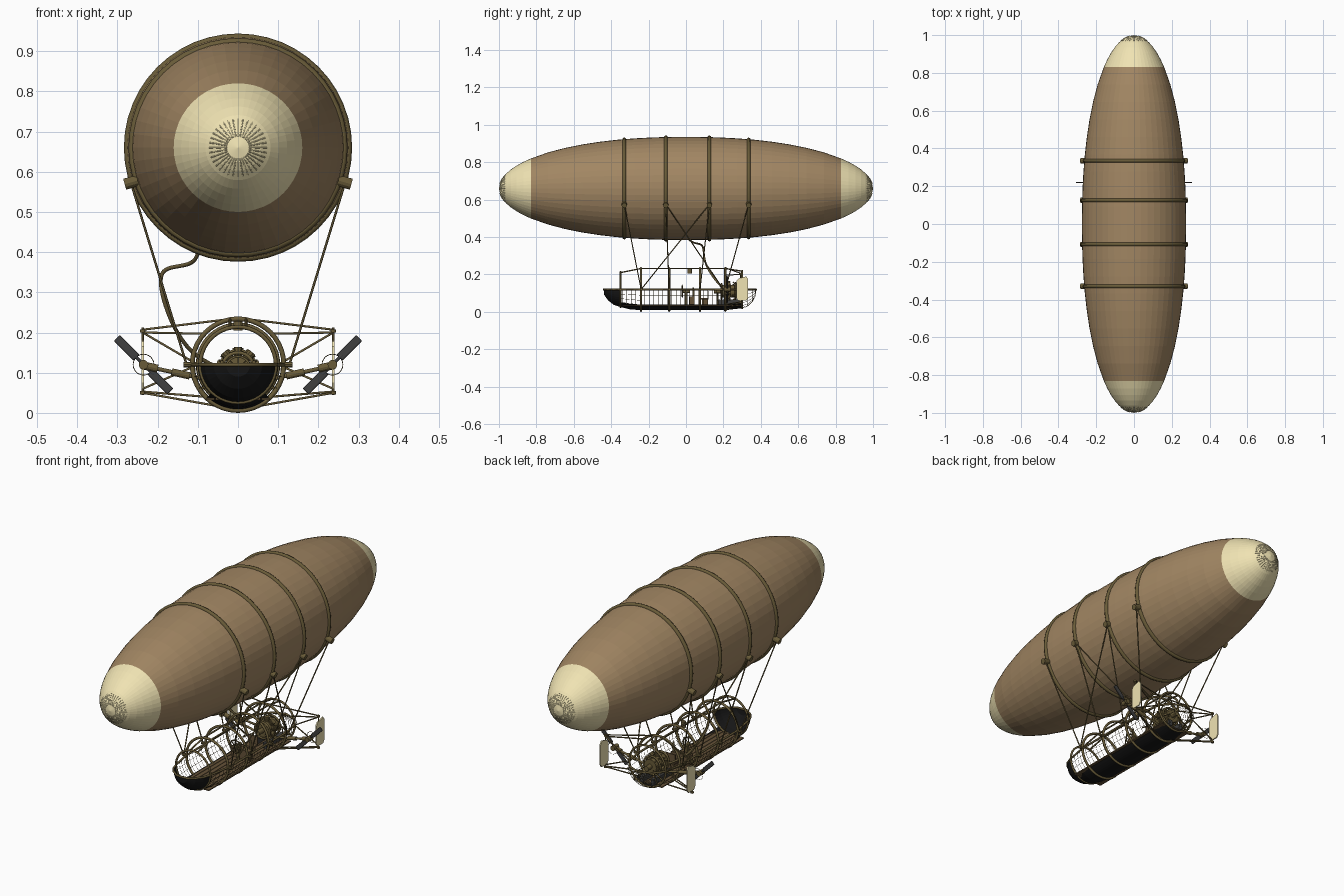
import bpy, bmesh, math
from mathutils import Vector, Matrix

if "Cube" in bpy.data.objects:
    bpy.data.objects.remove(bpy.data.objects["Cube"])

def material(name, r, g, b):
    m = bpy.data.materials.new(name)
    m.diffuse_color = (r, g, b, 1)
    m.use_nodes = True
    m.node_tree.nodes["Principled BSDF"].inputs["Base Color"].default_value = m.diffuse_color
    return m

CLOTH = material("brown_cloth", 0.36, 0.24, 0.125)
CREAM = material("cream_cloth", 0.87, 0.77, 0.45)
BRASS = material("dark_brass", 0.14, 0.105, 0.04)
BLACK = material("black_hull", 0.008, 0.008, 0.008)
STEEL = material("dark_steel", 0.05, 0.05, 0.05)
WOOD = material("deck_wood", 0.13, 0.085, 0.04)
pi = math.pi

def finish(name, bm, mat):
    me = bpy.data.meshes.new(name)
    bmesh.ops.recalc_face_normals(bm, faces=bm.faces)
    bm.to_mesh(me)
    bm.free()
    me.materials.append(mat)
    ob = bpy.data.objects.new(name, me)
    bpy.context.collection.objects.link(ob)
    return ob

def lathe(name, prof, mat, z0, segs=48, a0=0.0, a1=2 * pi):
    """Revolve (y, radius) points about the y axis."""
    bm = bmesh.new()
    full = a1 - a0 > 6.28
    n = segs if full else segs + 1
    rows = []
    for y, r in prof:
        rows.append([bm.verts.new((r * math.cos(a0 + (a1 - a0) * i / segs), y,
                                   z0 + r * math.sin(a0 + (a1 - a0) * i / segs))) for i in range(n)])
    for p, q in zip(rows, rows[1:]):
        for i in range(segs):
            j = (i + 1) % n
            bm.faces.new((p[i], p[j], q[j], q[i]))
    bmesh.ops.remove_doubles(bm, verts=bm.verts, dist=1e-5)
    return finish(name, bm, mat)

def tubes(name, paths, r, mat, cyclic=False, smooth=False, res=1):
    """Round bars along one or more point paths, as one mesh."""
    cu = bpy.data.curves.new(name, 'CURVE')
    cu.dimensions = '3D'
    cu.bevel_depth, cu.bevel_resolution, cu.use_fill_caps = r, res, True
    for pts in paths:
        sp = cu.splines.new('NURBS' if smooth else 'POLY')
        sp.points.add(len(pts) - 1)
        for p, c in zip(sp.points, pts):
            p.co = (*c, 1)
        sp.use_cyclic_u = cyclic
        if smooth:
            sp.order_u, sp.use_endpoint_u, sp.resolution_u = 4, True, 4
    cu.materials.append(mat)
    ob = bpy.data.objects.new(name, cu)
    bpy.context.collection.objects.link(ob)
    bpy.ops.object.select_all(action='DESELECT')
    ob.select_set(True)
    bpy.context.view_layer.objects.active = ob
    bpy.ops.object.convert(target='MESH')
    return ob

def boxes(name, items, mat):
    """Boxes given as (centre, size, turn about y)."""
    bm = bmesh.new()
    for c, s, a in items:
        bmesh.ops.create_cube(bm, size=1, matrix=Matrix.Translation(c) @ Matrix.Rotation(a, 4, 'Y')
                              @ Matrix.Diagonal((*s, 1)))
    return finish(name, bm, mat)

def rods(name, items, mat, segs=12):
    """Cylinders given as (start, end, radius)."""
    bm = bmesh.new()
    for a, b, r in items:
        a, b = Vector(a), Vector(b)
        m = Matrix.Translation((a + b) / 2) @ (b - a).to_track_quat('Z', 'Y').to_matrix().to_4x4()
        bmesh.ops.create_cone(bm, cap_ends=True, segments=segs, radius1=r, radius2=r,
                              depth=(b - a).length, matrix=m)
    return finish(name, bm, mat)

def circle(y, r, z, n=40):
    return [(r * math.cos(2 * pi * i / n), y, z + r * math.sin(2 * pi * i / n)) for i in range(n)]

# Gas envelope with cream end caps
R, ZE, P = 0.276, 0.66, 2.2
def env_r(y): return R * math.sqrt(max(0, 1 - abs(y) ** P))
lathe("envelope", [(y, env_r(y)) for y in [-0.83 + 1.66 * i / 18 for i in range(19)]], CLOTH, ZE)
for s, nm in ((-1, "front"), (1, "rear")):
    ys = [0.83, 0.87, 0.905, 0.935, 0.96, 0.98, 0.992, 1.0]
    lathe(nm + "_cap", [(s * y, env_r(y)) for y in ys], CREAM, ZE)
    # gathered cloth folds around the tip
    folds = []
    for i in range(36):
        a = 2 * pi * i / 36
        folds.append([(r * math.cos(a), s * (1 - (r / R) ** 2) ** (1 / P), ZE + r * math.sin(a))
                      for r in (0.028, 0.05, 0.072)])
    tubes(nm + "_cap_folds", folds, 0.0016, CREAM, res=0)

# Bands round the envelope and their rope knobs
BANDS = (-0.33, -0.108, 0.125, 0.335)
tubes("envelope_bands", [circle(y, env_r(y) - 0.001, ZE, 48) for y in BANDS], 0.01, BRASS, True, res=2)
rods("rope_knobs", [((s * 0.25, y, 0.578), (s * 0.282, y, 0.569), 0.014) for y in BANDS for s in (-1, 1)], BRASS)

# Suspension ropes
links = ((0, -0.24), (1, -0.09), (1, 0.2), (2, -0.24), (2, 0.075), (3, 0.21))
tubes("suspension_ropes", [[(s * 0.267, BANDS[i], 0.575), (s * 0.128, y, 0.12)]
                           for i, y in links for s in (-1, 1)], 0.003, BRASS)

# Gondola hoops, rails and top beam
ZG = 0.12
HOOPS = (-0.24, -0.09, 0.075, 0.21)
tubes("gondola_hoops", [circle(y, 0.114, ZG) for y in HOOPS], 0.006, BRASS, True, res=2)
tubes("end_hoops", [circle(-0.35, 0.094, ZG), circle(0.3, 0.1, ZG)], 0.005, BRASS, True, res=2)
nose = [(-0.44, 0.0), (-0.437, 0.03), (-0.415, 0.06), (-0.385, 0.083), (-0.35, 0.094)]
rail = [(-r, y, ZG) for y, r in reversed(nose)] + [(r, y, ZG) for y, r in nose[1:]]
side = [(0.114, -0.24, ZG), (0.114, 0.21, ZG), (0.1, 0.3, ZG), (0.06, 0.35, ZG), (0, 0.375, ZG)]
tubes("side_rails", [[(-x, y, z) for x, y, z in reversed(side)] + rail + side], 0.005, BRASS)
tubes("top_beams", [[(x, -0.35, 0.21), (x, -0.24, 0.232), (x, 0.21, 0.232), (x, 0.3, 0.218)]
                    for x in (-0.02, 0.02)], 0.004, BRASS)
rods("rope_brackets", [((s * 0.108, y, ZG), (s * 0.135, y, ZG), 0.007) for y in HOOPS for s in (-1, 1)], BRASS, 8)

# Black hull: nose cup and belly, with plank deck
lathe("nose_cup", nose, BLACK, ZG, 20, pi, 2 * pi)
lathe("belly", [(-0.35, 0.094), (-0.3, 0.106), (-0.24, 0.111), (0.21, 0.111), (0.3, 0.1)], BLACK, ZG, 14,
      1.5 * pi - 0.75, 1.5 * pi + 0.75)
boxes("deck_planks", [((x * 0.023, -0.02, 0.035), (0.02, 0.64, 0.005), 0) for x in range(-3, 4)], WOOD)

# Fine side netting and rear wire basket
def shell(a, y, r): return (r * math.cos(a), y, ZG + r * math.sin(a))
net = []
for base in (pi, 1.5 * pi + 0.75):
    for k in range(4):
        a = base + 0.82 * k / 3
        net.append([shell(a, -0.35, 0.094), shell(a, -0.24, 0.113), shell(a, 0.21, 0.113), shell(a, 0.3, 0.1)])
    for i in range(23):
        y = -0.34 + 0.024 * i
        r = 0.113 if y > -0.24 else 0.094 + 0.019 * (y + 0.35) / 0.11
        net.append([shell(base + 0.82 * k / 4, y, r) for k in range(5)])
back = ((0.3, 0.1), (0.33, 0.09), (0.355, 0.065), (0.37, 0.035), (0.375, 0.005))
for k in range(13):
    net.append([shell(pi + pi * k / 12, y, r) for y, r in back])
for y, r in back[1:4]:
    net.append([shell(pi + pi * k / 14, y, r) for k in range(15)])
tubes("wire_netting", net, 0.0009, BRASS, res=0)

# Radial engine on its cradle
rods("engine_core", [((0, 0.19, 0.11), (0, 0.28, 0.11), 0.034), ((0, 0.15, 0.11), (0, 0.31, 0.11), 0.012)], BRASS, 20)
cyl = []
for i in range(9):
    c, sn = math.cos(pi / 2 + i * 2 * pi / 9), math.sin(pi / 2 + i * 2 * pi / 9)
    def at(d, y=0.225): return (d * c, y, 0.11 + d * sn)
    cyl += [(at(0.03), at(0.054), 0.011), (at(0.04), at(0.044), 0.014), (at(0.048), at(0.052), 0.014),
            (at(0.05, 0.25), at(0.03, 0.275), 0.003)]
rods("engine_cylinders", cyl, BRASS, 10)
tubes("engine_manifold", [circle(0.265, 0.045, 0.11, 28), circle(0.19, 0.04, 0.11, 28)], 0.005, BRASS, True)
tubes("engine_cradle", [[(s * 0.09, y, 0.06), (s * 0.03, y, 0.1), (s * 0.05, y, 0.035)]
                        for s in (-1, 1) for y in (0.17, 0.295)], 0.004, BRASS)
boxes("engine_bed", [((s * 0.03, 0.235, 0.05), (0.018, 0.14, 0.03), 0) for s in (-1, 1)], STEEL)

# Helm, seat, gauges and hanging lantern
rods("helm_stand", [((0, 0.0, 0.035), (0, 0.0, 0.115), 0.007), ((0, -0.02, 0.11), (0, 0.02, 0.11), 0.008),
                    ((0.04, 0.04, 0.035), (0.04, 0.04, 0.13), 0.004), ((-0.04, 0.04, 0.035), (-0.04, 0.04, 0.13), 0.004),
                    ((0, 0.02, 0.205), (0, 0.02, 0.235), 0.011)], BRASS)
tubes("helm_wheel", [circle(-0.02, 0.03, 0.11, 24)], 0.003, BRASS, True)
rods("helm_spokes", [((-0.036 * math.cos(a), -0.02, 0.11 - 0.036 * math.sin(a)),
                      (0.036 * math.cos(a), -0.02, 0.11 + 0.036 * math.sin(a)), 0.002)
                     for a in (0, pi / 4, pi / 2, 3 * pi / 4)], BRASS, 6)
boxes("control_boxes", [((0, 0.03, 0.06), (0.1, 0.03, 0.045), 0), ((0, 0.1, 0.07), (0.05, 0.04, 0.008), 0),
                        ((0, 0.118, 0.09), (0.05, 0.006, 0.045), 0), ((0, 0.1, 0.05), (0.03, 0.03, 0.035), 0)], WOOD)

# Outriggers, rudders and propellers on both sides
X, YP, YR = 0.237, 0.22, 0.29
struts, shafts, blades, guards = [], [], [], []
for s in (-1, 1):
    struts += [[(0, 0.21, 0.236), (s * X, YR, 0.207)], [(s * 0.085, 0.21, 0.197), (s * X, YR, 0.2)],
               [(0, 0.21, 0.008), (s * X, YR, 0.05)], [(s * 0.08, 0.21, 0.04), (s * X, YR, 0.053)],
               [(s * X, YR, 0.045), (s * X, YR, 0.212)], [(s * 0.1, 0.3, 0.12), (s * X, YR, 0.2)],
               [(s * 0.1, 0.3, 0.12), (s * X, YR, 0.06)]]
    shafts += [((s * 0.04, YP, 0.075), (s * 0.235, YP, 0.117), 0.005),
               ((s * 0.12, YP, 0.092), (s * 0.165, YP, 0.102), 0.009),
               ((s * 0.2, YP, 0.11), (s * 0.24, YP, 0.119), 0.01),
               ((s * 0.235, YP - 0.018, ZG), (s * 0.235, YP + 0.018, ZG), 0.012)]
    shafts += [((s * X, YR, z), (s * X, YR, z + 0.008), 0.007) for z in (0.046, 0.2)]
    for d in (-1, 1):
        blades.append(((s * (0.235 + d * 0.042), YP, ZG + d * 0.042), (0.07, 0.007, 0.021), -s * pi / 4))
        blades.append(((s * (0.235 + d * 0.012), YP, ZG + d * 0.012), (0.04, 0.008, 0.008), -s * pi / 4))
    guards.append([(s * 0.235 + x, y + 0.02, z) for x, y, z in circle(YP, 0.026, ZG, 24)])
    # rudder panel with clipped corners
    bm = bmesh.new()
    out = [(0.27, 0.075), (0.28, 0.06), (0.322, 0.06), (0.332, 0.075),
           (0.332, 0.175), (0.322, 0.19), (0.28, 0.178), (0.27, 0.165)]
    f = bm.faces.new([bm.verts.new((s * X - 0.003, y, z)) for y, z in out])
    ext = bmesh.ops.extrude_face_region(bm, geom=[f])
    bmesh.ops.translate(bm, vec=(0.006, 0, 0), verts=[v for v in ext["geom"] if isinstance(v, bmesh.types.BMVert)])
    finish("rudder_" + ("left" if s < 0 else "right"), bm, CREAM)
tubes("outrigger_struts", struts, 0.003, BRASS)
rods("propeller_shafts", shafts, BRASS)
tubes("propeller_guards", guards, 0.001, BRASS, True, res=0)
prop = boxes("propeller_blades", blades, STEEL)
bev = prop.modifiers.new("rounded_tips", 'BEVEL')
bev.width, bev.segments = 0.003, 2

# Gas hose from envelope to engine
tubes("gas_hose", [[(-0.098, 0.0, 0.41), (-0.1, 0.02, 0.375), (-0.14, 0.06, 0.365), (-0.19, 0.09, 0.36),
                    (-0.195, 0.095, 0.32), (-0.18, 0.1, 0.26), (-0.15, 0.14, 0.19), (-0.1, 0.19, 0.13),
                    (-0.04, 0.22, 0.11)]], 0.005, BRASS, smooth=True, res=2)
